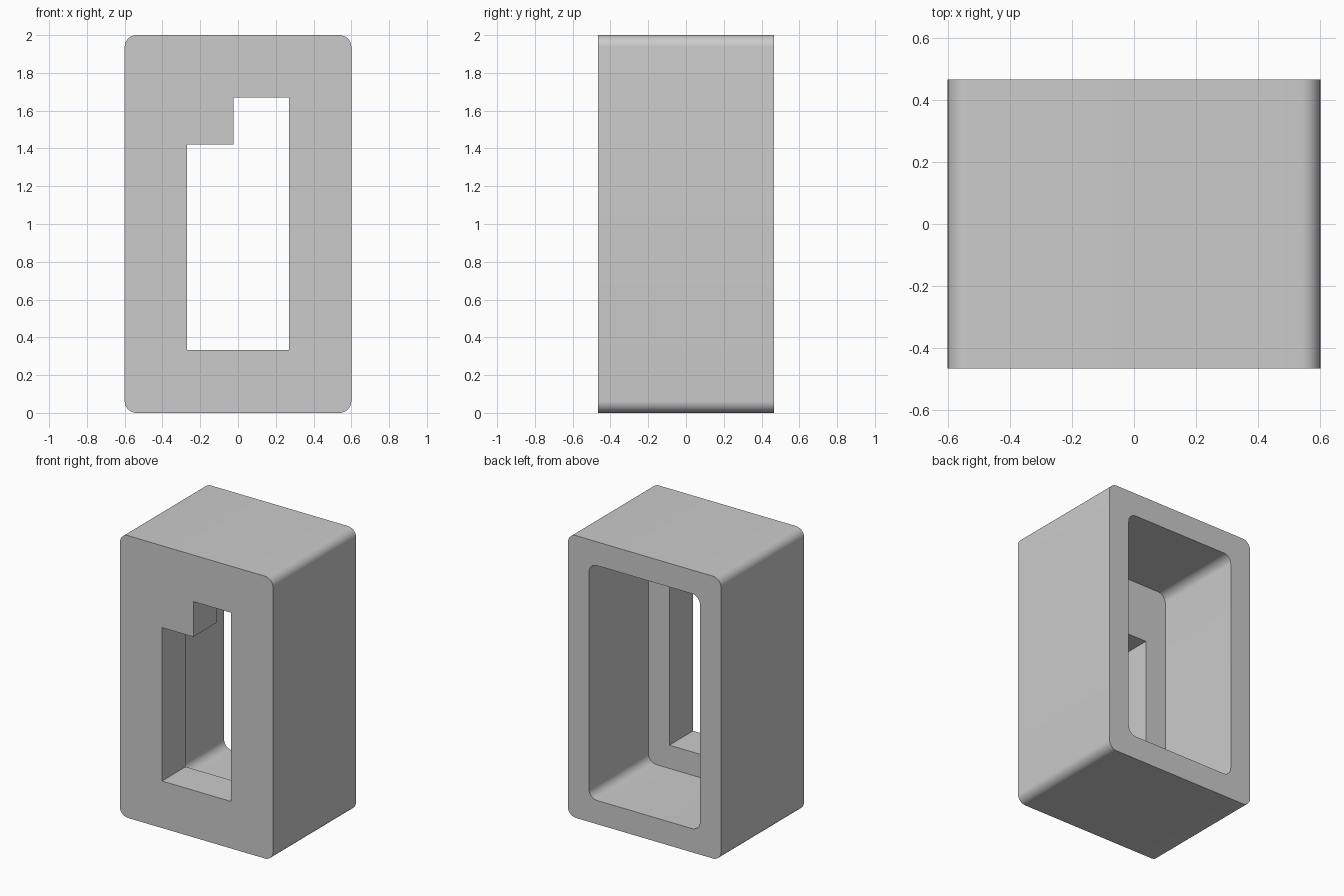
import bpy
import bmesh
from math import cos, sin, pi

cube = bpy.data.objects.get("Cube")
if cube:
    bpy.data.objects.remove(cube, do_unlink=True)

FRONT, BACK = -0.465, 0.465
CAVITY_FLOOR = -0.2
RADIUS = 0.063

grey = bpy.data.materials.new("light grey")
grey.use_nodes = True
colour = (0.6, 0.6, 0.6, 1)
grey.diffuse_color = colour
grey.node_tree.nodes["Principled BSDF"].inputs["Base Color"].default_value = colour


def rounded_rect(half_width, bottom, top, radius, steps=10):
    """Outline in the XZ plane with rounded corners."""
    corners = [(1, top, 0), (-1, top, 1), (-1, bottom, 2), (1, bottom, 3)]
    points = []
    for side, z, quarter in corners:
        cx = side * (half_width - radius)
        cz = z - radius if z == top else z + radius
        for i in range(steps + 1):
            a = (quarter + i / steps) * pi / 2
            points.append((cx + radius * cos(a), cz + radius * sin(a)))
    return points


def prism(name, outline, y0, y1):
    """Extrude an XZ outline along Y."""
    bm = bmesh.new()
    face = bm.faces.new([bm.verts.new((x, y0, z)) for x, z in outline])
    ext = bmesh.ops.extrude_face_region(bm, geom=[face])["geom"]
    verts = [v for v in ext if isinstance(v, bmesh.types.BMVert)]
    bmesh.ops.translate(bm, verts=verts, vec=(0, y1 - y0, 0))
    bmesh.ops.recalc_face_normals(bm, faces=bm.faces)
    mesh = bpy.data.meshes.new(name)
    bm.to_mesh(mesh)
    bm.free()
    mesh.materials.append(grey)
    obj = bpy.data.objects.new(name, mesh)
    bpy.context.collection.objects.link(obj)
    return obj


# Outer block with rounded long edges
housing = prism("housing", rounded_rect(0.6, 0, 2, RADIUS), FRONT, BACK)

# Deep recess open at the back
recess = prism("recess_cutter", rounded_rect(0.435, 0.168, 1.832, RADIUS),
               CAVITY_FLOOR, BACK + 0.1)

# Notched window through the front wall
window_outline = [(-0.27, 0.333), (0.27, 0.333), (0.27, 1.67),
                  (-0.025, 1.67), (-0.025, 1.42), (-0.27, 1.42)]
window = prism("window_cutter", window_outline, FRONT - 0.1, CAVITY_FLOOR + 0.1)

# Cut both openings, then drop the cutters
bpy.ops.object.select_all(action="DESELECT")
housing.select_set(True)
bpy.context.view_layer.objects.active = housing
for cutter in (recess, window):
    cutter.hide_render = True
    mod = housing.modifiers.new(cutter.name, "BOOLEAN")
    mod.operation = "DIFFERENCE"
    mod.solver = "EXACT"
    mod.object = cutter
    bpy.ops.object.modifier_apply(modifier=mod.name)
    bpy.data.objects.remove(cutter, do_unlink=True)

bpy.ops.object.shade_smooth_by_angle(angle=pi / 6)
